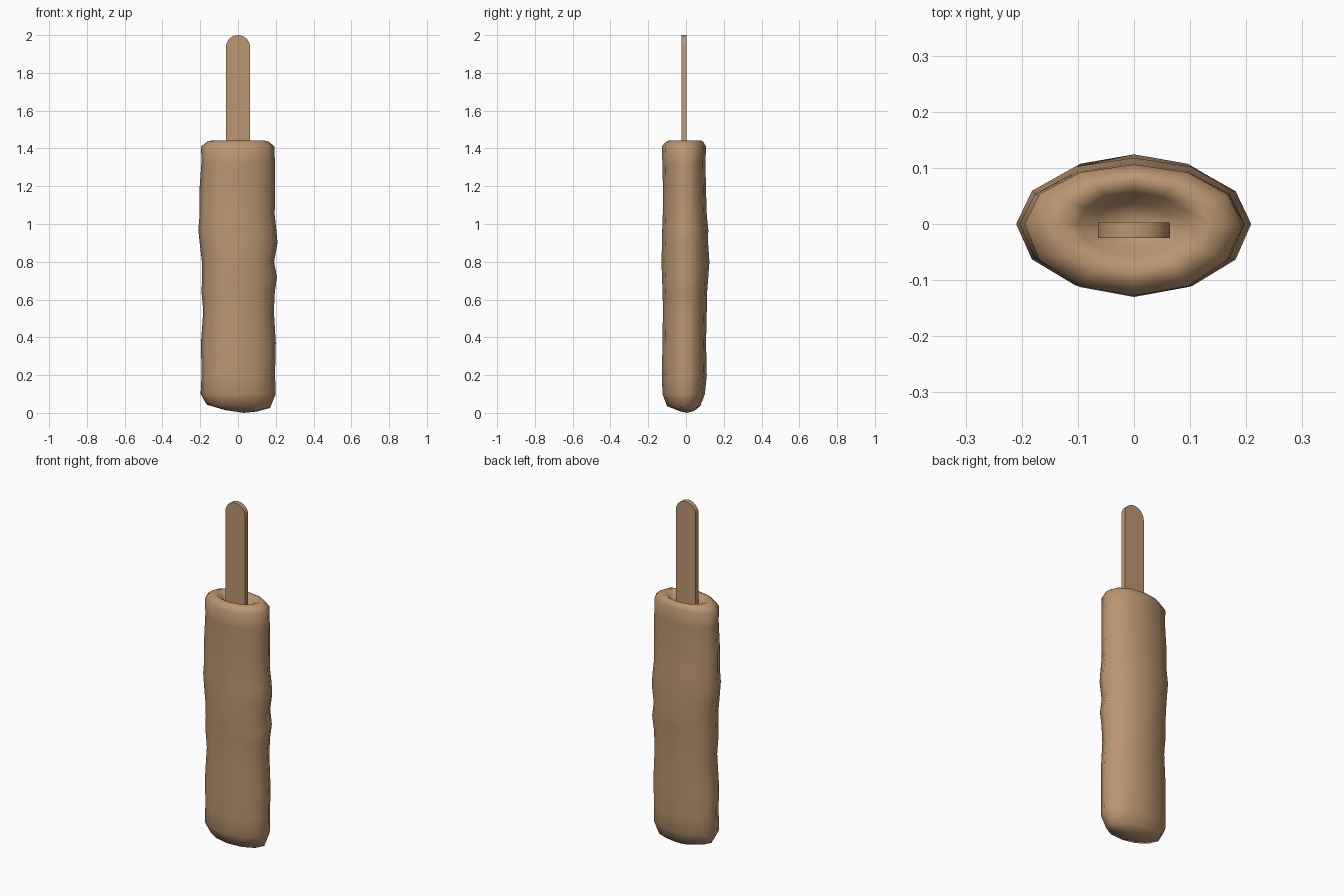
import bpy, bmesh, math

if "Cube" in bpy.data.objects:
    bpy.data.objects.remove(bpy.data.objects["Cube"])

mat = bpy.data.materials.new("golden tan")
mat.diffuse_color = (0.50, 0.305, 0.165, 1)
mat.use_nodes = True
mat.node_tree.nodes["Principled BSDF"].inputs["Base Color"].default_value = mat.diffuse_color


def finish(name, bm, angle):
    bmesh.ops.recalc_face_normals(bm, faces=bm.faces)
    me = bpy.data.meshes.new(name)
    bm.to_mesh(me)
    bm.free()
    me.materials.append(mat)
    ob = bpy.data.objects.new(name, me)
    bpy.context.collection.objects.link(ob)
    bpy.ops.object.select_all(action='DESELECT')
    ob.select_set(True)
    bpy.context.view_layer.objects.active = ob
    bpy.ops.object.shade_smooth_by_angle(angle=math.radians(angle))
    return ob


# Lumpy coating: 12-sided rings given as z, left, right, front, back
rings = [
    (0.012, -0.07, 0.10, -0.04, 0.045),
    (0.035, -0.165, 0.17, -0.10, 0.075),
    (0.10, -0.198, 0.200, -0.125, 0.100),
    (0.20, -0.193, 0.196, -0.127, 0.110),
    (0.37, -0.196, 0.200, -0.125, 0.106),
    (0.54, -0.184, 0.190, -0.122, 0.110),
    (0.64, -0.193, 0.195, -0.124, 0.112),
    (0.72, -0.190, 0.206, -0.127, 0.118),
    (0.80, -0.191, 0.191, -0.130, 0.124),
    (0.90, -0.203, 0.209, -0.127, 0.117),
    (0.97, -0.210, 0.203, -0.126, 0.118),
    (1.05, -0.203, 0.194, -0.123, 0.110),
    (1.18, -0.204, 0.197, -0.122, 0.106),
    (1.32, -0.194, 0.196, -0.125, 0.103),
    (1.41, -0.195, 0.192, -0.128, 0.106),
    (1.435, -0.165, 0.165, -0.108, 0.092),
    (1.443, -0.135, 0.135, -0.085, 0.078),
    (1.425, -0.10, 0.10, -0.058, 0.056),
    (1.38, -0.07, 0.07, -0.04, 0.038),
]
N = 12
bm = bmesh.new()
loops = []
for i, (z, l, r, f, b) in enumerate(rings):
    loop = []
    for k in range(N):
        c, s = math.cos(k * math.tau / N), math.sin(k * math.tau / N)
        x = c * (r if c > 0 else -l)
        y = s * (b if s > 0 else -f)
        tilt = -0.05 * x if i < 2 else 0      # underside slopes to one side
        loop.append(bm.verts.new((x, y, z + tilt)))
    loops.append(loop)
for a, b in zip(loops, loops[1:]):
    for k in range(N):
        bm.faces.new((a[k], a[(k + 1) % N], b[(k + 1) % N], b[k]))
for loop, tip in ((loops[0], (0.03, 0.005, 0.0)), (loops[-1], (0, 0, 1.36))):
    t = bm.verts.new(tip)
    for k in range(N):
        bm.faces.new((loop[k], loop[(k + 1) % N], t))
finish("coating", bm, 75)

# Flat wooden stick with a rounded end
bm = bmesh.new()
w = 0.064
pts = [(-w, 1.2), (w, 1.2)]
pts += [(w * math.cos(math.pi * k / 12), 2 - w + w * math.sin(math.pi * k / 12)) for k in range(13)]
face = bm.faces.new([bm.verts.new((x, -0.025, z)) for x, z in pts])
ext = bmesh.ops.extrude_face_region(bm, geom=[face], use_keep_orig=True)
bmesh.ops.translate(bm, vec=(0, 0.028, 0),
                    verts=[v for v in ext["geom"] if isinstance(v, bmesh.types.BMVert)])
finish("stick", bm, 30)
